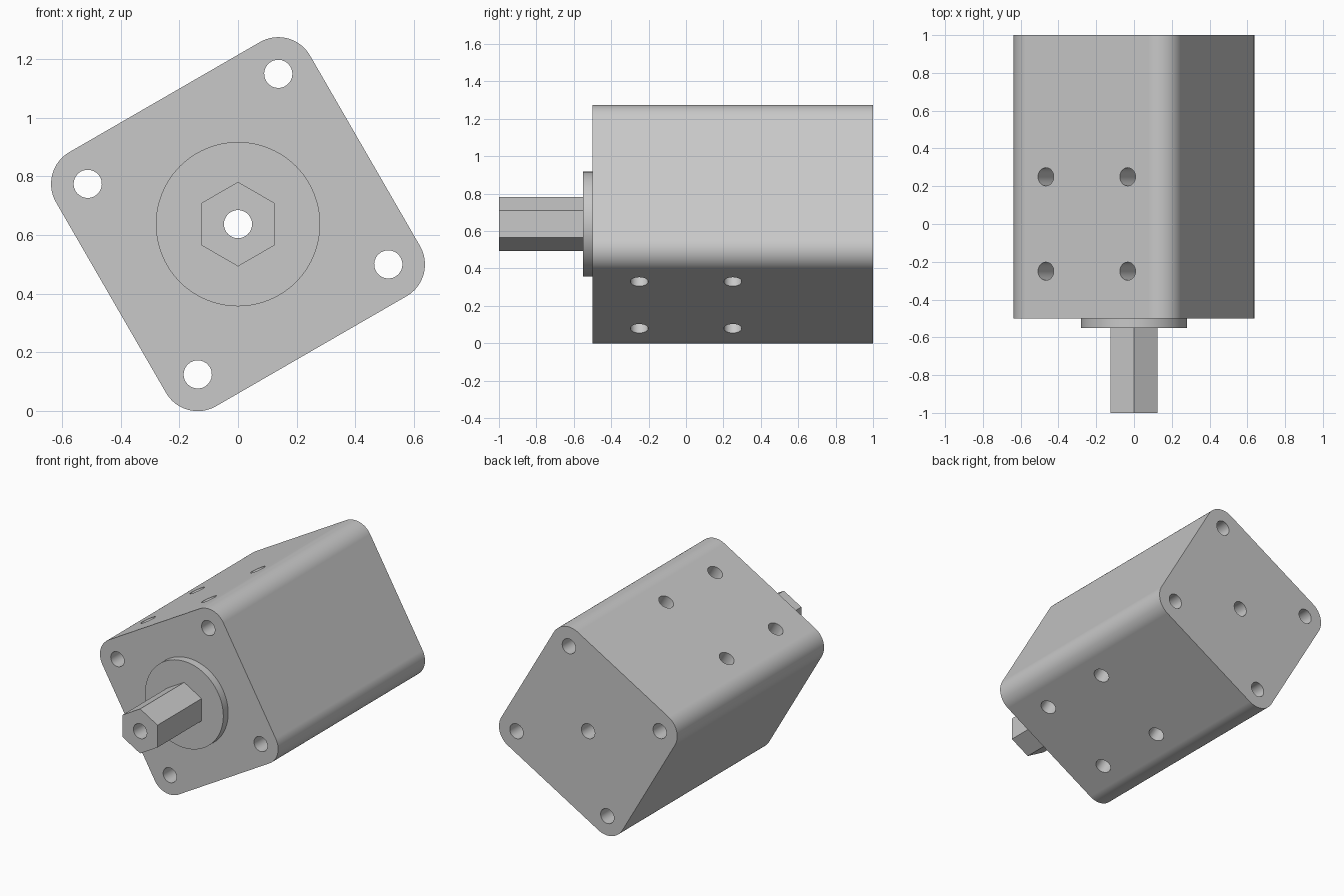
import bpy, bmesh
from math import sin, cos, pi, radians
from mathutils import Matrix, Vector

cube = bpy.data.objects.get("Cube")
if cube:
    bpy.data.objects.remove(cube, do_unlink=True)

CENTRE_Z = 0.637
HALF, CORNER, HOLE = 0.5, 0.125, 0.048
AXIS = Matrix.Translation((0, 0, CENTRE_Z))
TILT = AXIS @ Matrix.Rotation(radians(-30), 4, 'Y')
ACROSS = Matrix.Rotation(radians(90), 4, 'X')

grey = bpy.data.materials.new("light grey metal")
grey.use_nodes = True
grey.diffuse_color = (0.58, 0.58, 0.58, 1)
grey.node_tree.nodes["Principled BSDF"].inputs["Base Color"].default_value = grey.diffuse_color


def polygon(radius, sides):
    """Regular outline in x-z with one corner at the top."""
    return [(radius * sin(2 * pi * i / sides), radius * cos(2 * pi * i / sides))
            for i in range(sides)]


def rounded_square(half, radius, steps=16):
    inner = half - radius
    points = []
    for q, (sx, sz) in enumerate([(1, 1), (-1, 1), (-1, -1), (1, -1)]):
        for i in range(steps + 1):
            a = (q + i / steps) * pi / 2
            points.append((sx * inner + radius * cos(a), sz * inner + radius * sin(a)))
    return points


def add_prism(bm, outline, y0, y1, matrix):
    """Extrude an x-z outline along y."""
    face = bm.faces.new([bm.verts.new(matrix @ Vector((x, y0, z))) for x, z in outline])
    ext = bmesh.ops.extrude_face_region(bm, geom=[face], use_keep_orig=True)
    verts = [g for g in ext["geom"] if isinstance(g, bmesh.types.BMVert)]
    offset = matrix.to_3x3() @ Vector((0, y1 - y0, 0))
    bmesh.ops.translate(bm, verts=verts, vec=offset)


def make_object(name, prisms):
    bm = bmesh.new()
    for prism in prisms:
        add_prism(bm, *prism)
    bmesh.ops.recalc_face_normals(bm, faces=bm.faces[:])
    mesh = bpy.data.meshes.new(name)
    bm.to_mesh(mesh)
    bm.free()
    mesh.materials.append(grey)
    obj = bpy.data.objects.new(name, mesh)
    bpy.context.collection.objects.link(obj)
    return obj


# Body block, round pilot boss and hexagonal shaft
body = make_object("body", [(rounded_square(HALF, CORNER), -0.5, 1, TILT)])
boss = make_object("pilot_boss", [(polygon(0.28, 96), -0.55, -0.5, AXIS)])
shaft = make_object("hex_shaft", [(polygon(0.144, 6), -1, -0.55, AXIS)])

# Drill cutters: centre bore, corner holes and cross holes
circle = polygon(HOLE, 32)
bore = (circle, -1.2, 1.2, AXIS)
inset = HALF - CORNER
corners = [(circle, -1.2, 1.2, TILT @ Matrix.Translation((sx * inset, 0, sz * inset)))
           for sx in (-1, 1) for sz in (-1, 1)]
crosses = [(circle, -0.8, 0.8, TILT @ Matrix.Translation((x, y, 0)) @ ACROSS)
           for x in (-0.25, 0.25) for y in (-0.25, 0.25)]
bore_drill = make_object("bore_drill", [bore])
body_drill = make_object("body_drill", [bore] + corners + crosses)

# Drill each part, then shade it
for part, drill in [(body, body_drill), (boss, bore_drill), (shaft, bore_drill)]:
    cut = part.modifiers.new("holes", 'BOOLEAN')
    cut.operation = 'DIFFERENCE'
    cut.solver = 'EXACT'
    cut.object = drill
    bpy.ops.object.select_all(action='DESELECT')
    part.select_set(True)
    bpy.context.view_layer.objects.active = part
    bpy.ops.object.modifier_apply(modifier=cut.name)
    bpy.ops.object.shade_smooth_by_angle(angle=radians(30))
    weighted = part.modifiers.new("even shading", 'WEIGHTED_NORMAL')
    weighted.keep_sharp = True

for drill in (bore_drill, body_drill):
    bpy.data.objects.remove(drill, do_unlink=True)
